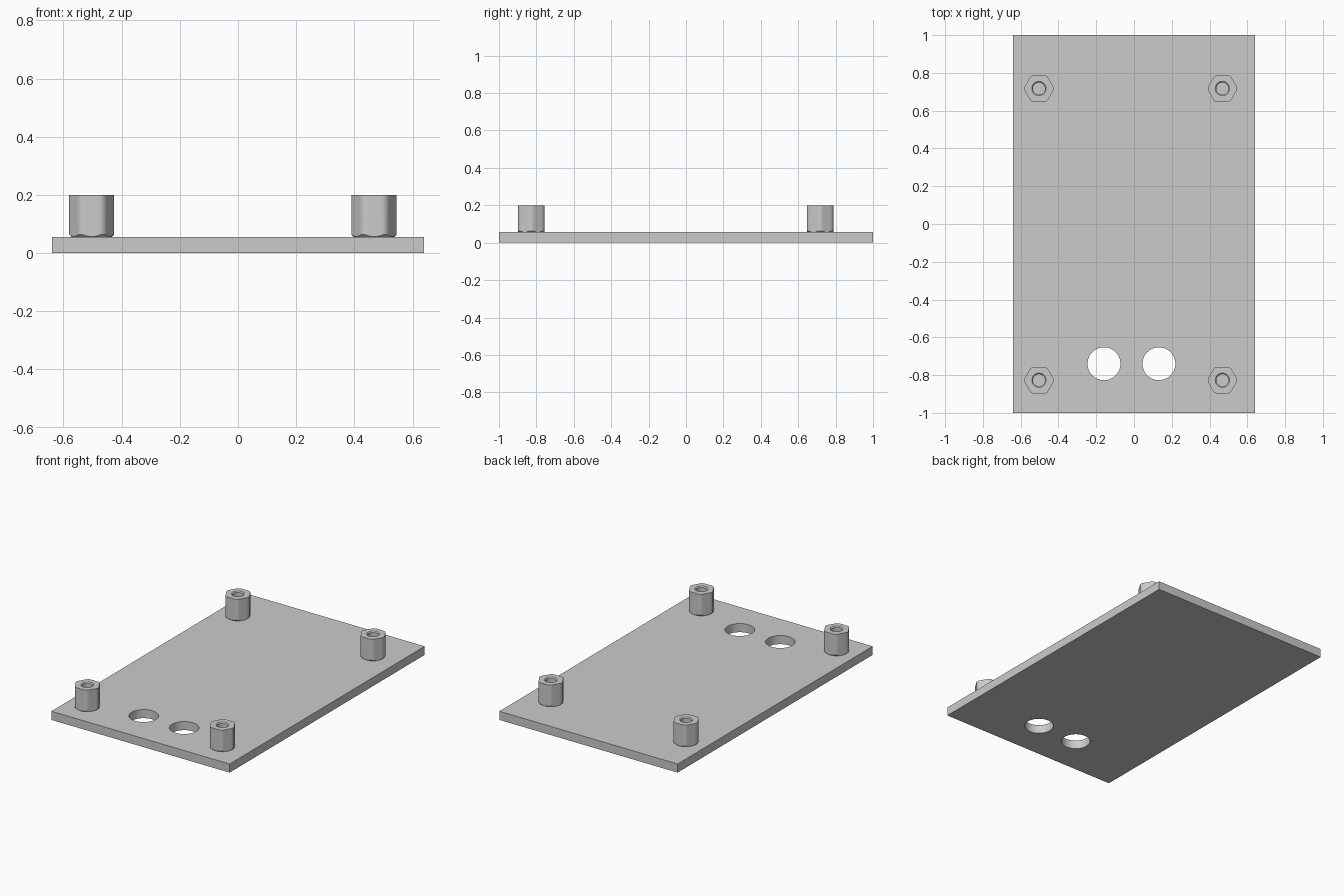
import bpy, bmesh
from math import radians, cos, acos, sin, degrees

cube = bpy.data.objects.get("Cube")
if cube:
    bpy.data.objects.remove(cube, do_unlink=True)

PLATE_TOP, POST_TOP = 0.056, 0.199

grey = bpy.data.materials.new("grey")
grey.use_nodes = True
colour = (0.6, 0.6, 0.6, 1)
grey.diffuse_color = colour
grey.node_tree.nodes["Principled BSDF"].inputs["Base Color"].default_value = colour


def select_only(obj):
    bpy.ops.object.select_all(action="DESELECT")
    obj.select_set(True)
    bpy.context.view_layer.objects.active = obj


# Base plate
bpy.ops.mesh.primitive_cube_add(size=1, location=(0, 0, PLATE_TOP / 2))
plate = bpy.context.object
plate.name = "base_plate"
plate.scale = (1.28, 2, PLATE_TOP)
bpy.ops.object.transform_apply(location=True, rotation=False, scale=True)
plate.data.materials.append(grey)

# Two round holes near the front edge
for x in (-0.159, 0.132):
    bpy.ops.mesh.primitive_cylinder_add(vertices=64, radius=0.087, depth=0.3,
                                        location=(x, -0.74, 0))
    cutter = bpy.context.object
    cutter.data.materials.append(grey)
    select_only(plate)
    cut = plate.modifiers.new("hole", "BOOLEAN")
    cut.operation = "DIFFERENCE"
    cut.solver = "EXACT"
    cut.object = cutter
    bpy.ops.object.modifier_apply(modifier=cut.name)
    bpy.data.objects.remove(cutter, do_unlink=True)
select_only(plate)
bpy.ops.object.shade_smooth_by_angle(angle=radians(30))

# Hexagonal standoff: six flats with corners turned down to a circle
APOTHEM, CORNER = 0.071, 0.0775
BORE, SINK, CHAMFER_RADIUS = 0.032, 0.038, 0.07
edge = degrees(acos(APOTHEM / CORNER))
outline = []
for side in range(6):
    for offset in (-edge, -16, -8, 0, 8, 16, edge, 30):
        radius = min(CORNER, APOTHEM / cos(radians(offset)))
        outline.append((radians(30 + 60 * side + offset), radius))


def standoff_mesh():
    bm = bmesh.new()
    columns = []
    for angle, r in outline:
        section = ((BORE, PLATE_TOP), (CHAMFER_RADIUS, PLATE_TOP),
                   (r, PLATE_TOP + r - CHAMFER_RADIUS), (r, POST_TOP),
                   (SINK, POST_TOP), (BORE, POST_TOP - 0.006))
        columns.append([bm.verts.new((d * cos(angle), d * sin(angle), z))
                        for d, z in section])
    for i, a in enumerate(columns):
        b = columns[(i + 1) % len(columns)]
        for k in range(len(a)):
            n = (k + 1) % len(a)
            bm.faces.new((a[k], b[k], b[n], a[n]))
    bmesh.ops.recalc_face_normals(bm, faces=bm.faces)
    mesh = bpy.data.meshes.new("standoff")
    bm.to_mesh(mesh)
    bm.free()
    mesh.materials.append(grey)
    return mesh


for side, x in (("right", -0.503), ("left", 0.468)):
    for end, y in (("front", -0.827), ("back", 0.717)):
        post = bpy.data.objects.new(f"standoff_{end}_{side}", standoff_mesh())
        bpy.context.collection.objects.link(post)
        post.location = (x, y, 0)
        select_only(post)
        bpy.ops.object.shade_smooth_by_angle(angle=radians(30))
